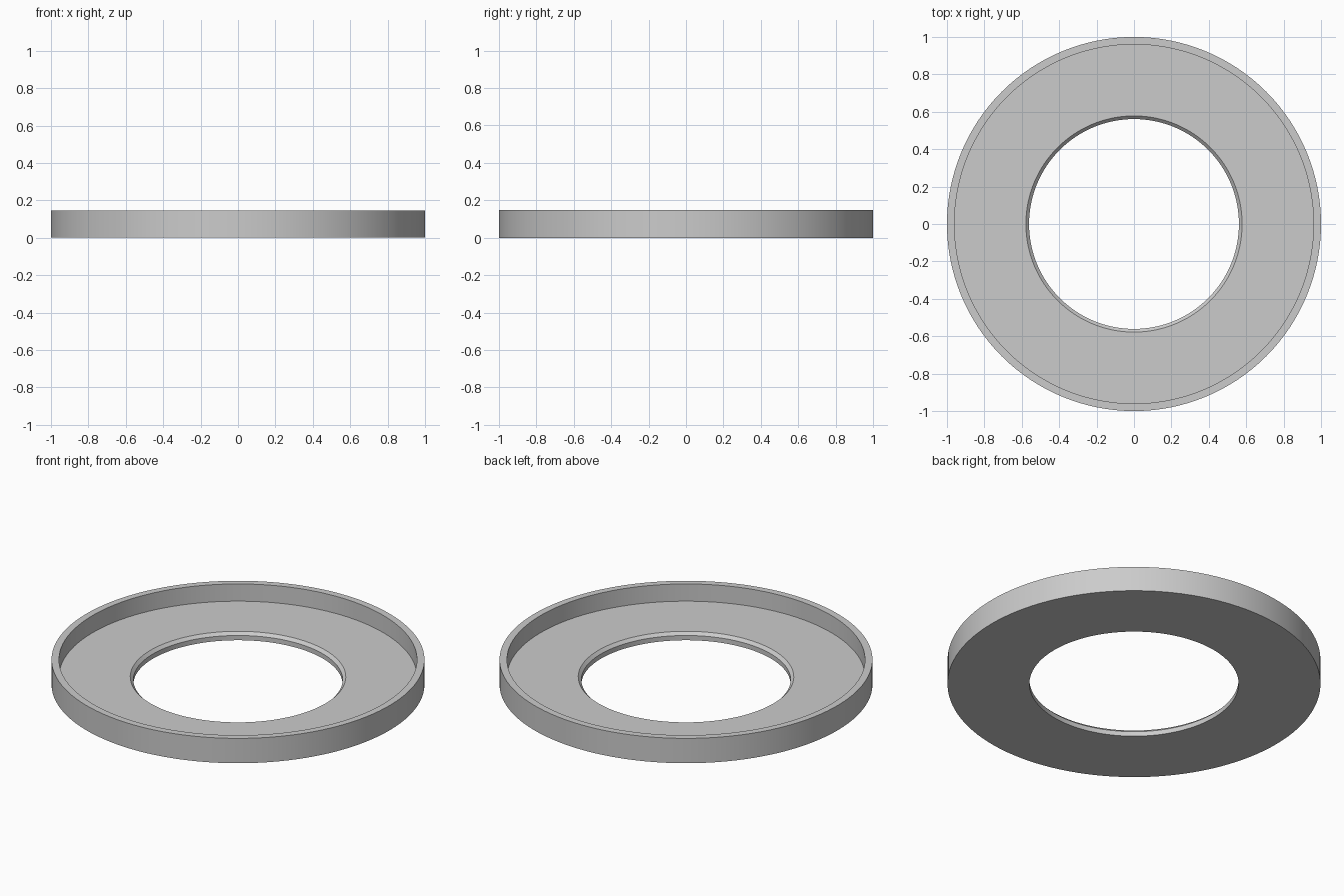
import bpy
import bmesh
import math

cube = bpy.data.objects.get("Cube")
if cube:
    bpy.data.objects.remove(cube, do_unlink=True)

SEGMENTS = 128
HEIGHT = 0.147
FLOOR = 0.045
HOLE = 0.561
RIM_INNER = 0.96
CHAMFER = 0.017

# Plain grey finish
grey = bpy.data.materials.new("light_grey")
grey.use_nodes = True
colour = (0.6, 0.6, 0.6, 1)
grey.diffuse_color = colour
grey.node_tree.nodes["Principled BSDF"].inputs["Base Color"].default_value = colour


def lathe(name, profile, material):
    """Revolve a closed (radius, height) profile around z."""
    bm = bmesh.new()
    rings = []
    for i in range(SEGMENTS):
        a = math.tau * i / SEGMENTS
        rings.append([bm.verts.new((r * math.cos(a), r * math.sin(a), z))
                      for r, z in profile])
    n = len(profile)
    for i, ring in enumerate(rings):
        following = rings[(i + 1) % SEGMENTS]
        for j in range(n):
            k = (j + 1) % n
            bm.faces.new((ring[j], following[j], following[k], ring[k]))
    bmesh.ops.recalc_face_normals(bm, faces=bm.faces)
    mesh = bpy.data.meshes.new(name)
    bm.to_mesh(mesh)
    bm.free()
    mesh.materials.append(material)
    obj = bpy.data.objects.new(name, mesh)
    bpy.context.collection.objects.link(obj)
    bpy.ops.object.select_all(action='DESELECT')
    obj.select_set(True)
    bpy.context.view_layer.objects.active = obj
    bpy.ops.object.shade_smooth_by_angle(angle=math.radians(30))
    return obj


# Flat ring with an upright outer rim and a chamfered centre hole
lathe("rimmed_ring", [
    (HOLE, 0),
    (1, 0),
    (1, HEIGHT),
    (RIM_INNER, HEIGHT),
    (RIM_INNER, FLOOR),
    (HOLE + CHAMFER, FLOOR),
    (HOLE, FLOOR - CHAMFER),
], grey)
